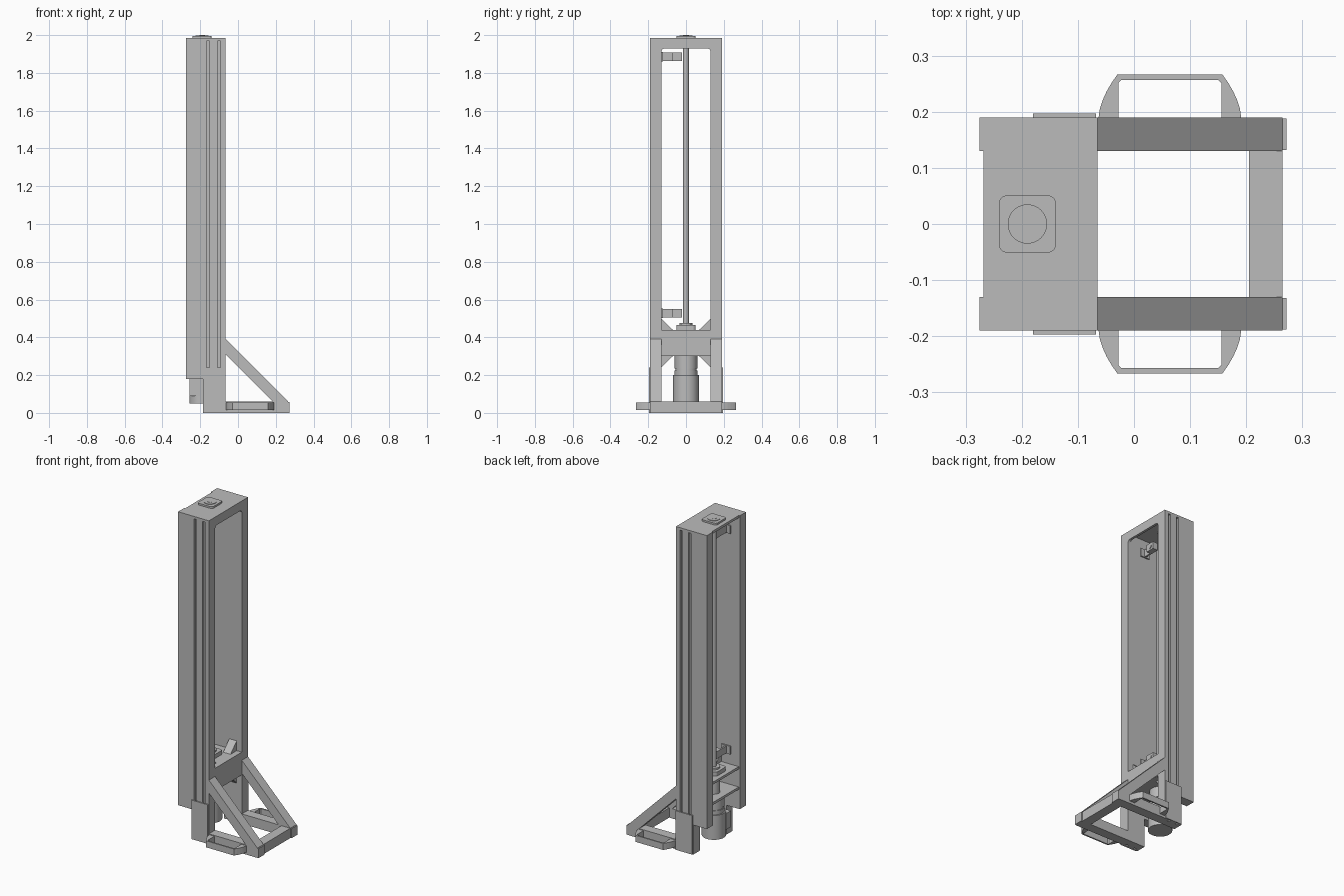
import bpy, bmesh, math
from mathutils import Vector

old = bpy.data.objects.get("Cube")
if old:
    bpy.data.objects.remove(old, do_unlink=True)

grey = bpy.data.materials.new("plain grey")
grey.use_nodes = True
COLOUR = (0.5, 0.5, 0.5, 1)
grey.diffuse_color = COLOUR
grey.node_tree.nodes["Principled BSDF"].inputs["Base Color"].default_value = COLOUR


def finish(name, bm, smooth=False):
    bmesh.ops.recalc_face_normals(bm, faces=bm.faces)
    mesh = bpy.data.meshes.new(name)
    bm.to_mesh(mesh)
    bm.free()
    mesh.materials.append(grey)
    obj = bpy.data.objects.new(name, mesh)
    bpy.context.collection.objects.link(obj)
    if smooth:
        bpy.ops.object.select_all(action='DESELECT')
        obj.select_set(True)
        bpy.context.view_layer.objects.active = obj
        bpy.ops.object.shade_smooth_by_angle(angle=math.radians(35))
    return obj


def prism(name, points, axis, low, high, smooth=False):
    """Extrude a flat outline along an axis from low to high."""
    place = {'X': lambda a, b, t: (t, a, b),
             'Y': lambda a, b, t: (a, t, b),
             'Z': lambda a, b, t: (a, b, t)}[axis]
    bm = bmesh.new()
    face = bm.faces.new([bm.verts.new(place(a, b, low)) for a, b in points])
    out = bmesh.ops.extrude_face_region(bm, geom=[face])
    verts = [v for v in out["geom"] if isinstance(v, bmesh.types.BMVert)]
    bmesh.ops.translate(bm, verts=verts, vec=Vector(place(0, 0, high - low)))
    return finish(name, bm, smooth)


def box(name, x, y, z):
    return prism(name, [(x[0], y[0]), (x[1], y[0]), (x[1], y[1]), (x[0], y[1])], 'Z', *z)


def cylinder(name, radius, z, x=-0.19, y=0):
    ring = [(x + radius * math.cos(math.tau * i / 40), y + radius * math.sin(math.tau * i / 40))
            for i in range(40)]
    return prism(name, ring, 'Z', *z, smooth=True)


def rounded_square(half, r, cx):
    pts = []
    for k, (sx, sy) in enumerate([(1, 1), (-1, 1), (-1, -1), (1, -1)]):
        for i in range(6):
            a = math.pi / 2 * (k + i / 5)
            pts.append((cx + sx * (half - r) + r * math.cos(a), sy * (half - r) + r * math.sin(a)))
    return pts


BACK, MID, FRONT, TIP = -0.275, -0.185, -0.065, 0.265
IN, OUT = 0.13, 0.19

# Parts repeated on both sides
for side, s in (("left", 1), ("right", -1)):
    # Slotted upright, with two grooves along its outer face
    outline = [(MID, IN), (MID, OUT)]
    for gx in (-0.158, -0.1):
        outline += [(gx - 0.008, OUT), (gx - 0.008, OUT - 0.015),
                    (gx + 0.008, OUT - 0.015), (gx + 0.008, OUT)]
    outline += [(FRONT, OUT), (FRONT, IN)]
    prism(side + "_upright", [(x, s * y) for x, y in outline], 'Z', 0, 1.97)
    box(side + "_rear_cover", (BACK, MID), sorted((s * IN, s * OUT)), (0.18, 1.985))
    box(side + "_foot_plate", (-0.18, -0.068), sorted((s * OUT, s * 0.197)), (0, 0.24))

    # Floor rail with its end cap, and the sloping brace
    box(side + "_floor_rail", (FRONT, TIP), sorted((s * IN, s * OUT)), (0, 0.06))
    box(side + "_rail_cap", (TIP, 0.272), sorted((s * 0.132, s * 0.188)), (0, 0.058))
    prism(side + "_brace", [(FRONT, 0.39), (FRONT, 0.31), (0.185, 0.06), (TIP, 0.06)],
          'Y', s * IN, s * OUT)

    # Carrying handle: wide curved ends and a thin grip
    mid_x = 0.064
    arc = [(0.127 - 0.033 * t ** 1.7, OUT + 0.076 * t) for t in (0, 0.2, 0.4, 0.6, 0.8, 1)]
    inner = [(0.086, 0.257), (0.092, 0.251), (0.092, OUT)]
    half = arc + []
    loop = [(mid_x + dx, y) for dx, y in half]
    loop += [(mid_x - dx, y) for dx, y in reversed(half)]
    loop += [(mid_x - dx, y) for dx, y in reversed(inner)]
    loop += [(mid_x + dx, y) for dx, y in inner]
    prism(side + "_handle", [(x, s * y) for x, y in loop], 'Z', 0.015, 0.055)

    # Corner gussets above and below the lower cross channel
    for word, z0, z1 in (("upper", 0.44, 0.5), ("lower", 0.3, 0.24)):
        prism(side + "_" + word + "_gusset",
              [(s * IN, z0), (s * 0.07, z0), (s * IN, z1)], 'X', -0.15, -0.1)

# Cross members
box("front_floor_bar", (0.205, TIP), (-IN, IN), (0, 0.06))
box("top_plate", (-0.268, FRONT), (-OUT, OUT), (1.97, 1.985))
lip = [(-IN, 1.97), (-IN, 1.915), (-0.126, 1.924), (-0.117, 1.93),
       (0.117, 1.93), (0.126, 1.924), (IN, 1.915), (IN, 1.97)]
prism("top_front_lip", lip, 'X', -0.08, FRONT)
box("channel_front", (-0.08, FRONT), (-IN, IN), (0.3, 0.44))
box("channel_top", (-0.268, -0.08), (-IN, IN), (0.425, 0.44))
box("channel_bottom", (-0.268, -0.08), (-IN, IN), (0.3, 0.315))

# Lead screw with its bearings
cylinder("lead_screw", 0.015, (0.32, 2.0))
for word, z0, z1, z2 in (("top", 1.985, 1.996, 1.999), ("bottom", 0.44, 0.465, 0.475)):
    prism(word + "_bearing_flange", rounded_square(0.051, 0.015, -0.19), 'Z', z0, z1)
    cylinder(word + "_bearing_ring", 0.035, (z1, z2))

# Drive motor hanging under the channel
cylinder("shaft_coupling", 0.035, (0.315, 0.425))
cylinder("gearbox", 0.06, (0.235, 0.3))
cylinder("gearbox_seam", 0.056, (0.225, 0.235))
cylinder("gearbox_base", 0.06, (0.2, 0.225))
cylinder("motor_body", 0.068, (0.05, 0.2))
box("motor_terminal_box", (-0.258, -0.2), (-0.068, -0.02), (0.09, 0.19))

# Limit switches on the right upright
for word, z in (("upper", 1.885), ("lower", 0.528)):
    box(word + "_switch_flange", (-0.215, -0.155), (-IN, -0.122), (z - 0.025, z + 0.025))
    box(word + "_switch_arm", (-0.19, -0.18), (-0.122, -0.02), (z - 0.022, z + 0.022))
    box(word + "_switch_body", (-0.18, -0.155), (-0.075, -0.02), (z - 0.022, z + 0.022))
    ring = [(-0.045 + 0.012 * math.cos(math.tau * i / 16), z + 0.012 * math.sin(math.tau * i / 16))
            for i in range(16)]
    prism(word + "_switch_button", ring, 'X', -0.156, -0.151, smooth=True)
